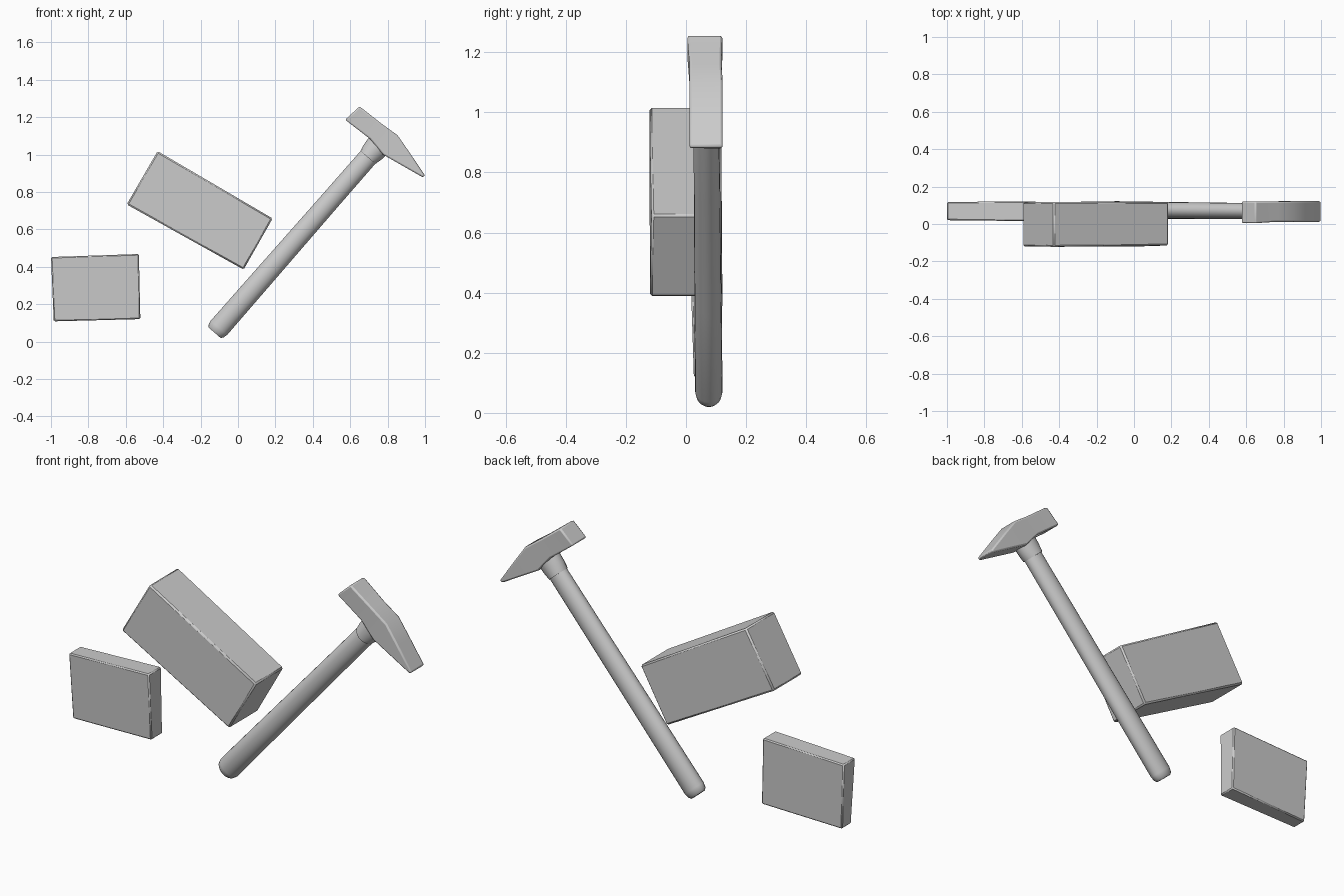
import bpy, bmesh, math
from mathutils import Vector

if "Cube" in bpy.data.objects:
    bpy.data.objects.remove(bpy.data.objects["Cube"])


def finish(name, bm, bevel=0.0, segments=1):
    bmesh.ops.recalc_face_normals(bm, faces=bm.faces)
    mesh = bpy.data.meshes.new(name)
    bm.to_mesh(mesh)
    bm.free()
    ob = bpy.data.objects.new(name, mesh)
    bpy.context.collection.objects.link(ob)
    if bevel:
        mod = ob.modifiers.new("soft_edges", 'BEVEL')
        mod.width, mod.segments = bevel, segments
        mod.limit_method, mod.angle_limit = 'ANGLE', math.radians(35)
    bpy.ops.object.select_all(action='DESELECT')
    ob.select_set(True)
    bpy.context.view_layer.objects.active = ob
    bpy.ops.object.shade_smooth_by_angle(angle=math.radians(30))
    return ob


def loft(name, rings, bevel=0.0, segments=1):
    """Skin a closed solid through rings of points with equal counts."""
    bm = bmesh.new()
    loops = [[bm.verts.new(p) for p in r] for r in rings]
    n = len(loops[0])
    for a, b in zip(loops, loops[1:]):
        for i in range(n):
            j = (i + 1) % n
            bm.faces.new((a[i], a[j], b[j], b[i]))
    bm.faces.new(loops[0])
    bm.faces.new(loops[-1])
    return finish(name, bm, bevel, segments)


def slab(name, outline, front, back, bevel, segments=1):
    """Front-view outline given depth; front/back are per-corner y values."""
    return loft(name, [[(x, y, z) for (x, z), y in zip(outline, ys)]
                       for ys in (front, back)], bevel, segments)


# Large tilted block
slab("large_block",
     [(-0.43, 1.018), (0.185, 0.658), (0.03, 0.385), (-0.595, 0.733)],
     [-0.122, -0.115, -0.12, -0.12], [0.118, 0.118, 0.12, 0.118], 0.008)

# Small upright block, slightly slimmer at its outer end
slab("small_block",
     [(-1.0, 0.452), (-0.53, 0.468), (-0.522, 0.12), (-0.985, 0.108)],
     [0.02, 0.015, 0.026, 0.033], [0.118, 0.121, 0.12, 0.112], 0.006)

# Hammer handle: oval rings along a tilted axis (t, half width, half depth, y)
start, end = Vector((-0.125, 0, 0.047)), Vector((0.80, 0, 1.105))
axis = (end - start).normalized()
side = Vector((axis.z, 0, -axis.x))
sections = [(0.0, 0.042, 0.032, 0.076), (0.008, 0.052, 0.041, 0.076),
            (0.025, 0.058, 0.046, 0.076), (0.3, 0.056, 0.045, 0.073),
            (0.65, 0.053, 0.044, 0.070), (0.93, 0.052, 0.042, 0.067),
            (1.0, 0.045, 0.034, 0.067)]
rings = []
for t, w, d, y in sections:
    c = start.lerp(end, t) + Vector((0, y, 0))
    rings.append([c + side * w * math.cos(k * math.tau / 20)
                  + Vector((0, d * math.sin(k * math.tau / 20), 0))
                  for k in range(20)])
loft("hammer_handle", rings)

# Collar where the handle enters the head
rings = []
for dist, w in ((1.245, 0.053), (1.285, 0.062), (1.33, 0.066)):
    c = start + axis * dist + Vector((0, 0.067, 0))
    rings.append([c + side * w * math.cos(k * math.tau / 16)
                  + Vector((0, 0.052 * math.sin(k * math.tau / 16), 0))
                  for k in range(16)])
loft("handle_collar", rings)

# Hammer head: chamfered striking face, straight body, tapering peen.
# Each station: upper point, lower point, front y, back y
stations = [((0.650, 1.257), (0.573, 1.186), 0.004, 0.121),
            ((0.770, 1.163), (0.706, 1.083), 0.012, 0.119),
            ((0.853, 1.103), (0.775, 1.000), 0.012, 0.122),
            ((0.915, 1.014), (0.885, 0.937), 0.012, 0.122),
            ((1.000, 0.888), (0.988, 0.878), 0.012, 0.122)]
# Extra ring narrows the striking face
face_ring = [(0.637, 0.013, 1.252), (0.637, 0.112, 1.252),
             (0.578, 0.112, 1.195), (0.578, 0.013, 1.195)]
rings = []
for (ux, uz), (lx, lz), f, b in stations:
    rings.append([(ux, f, uz), (ux, b, uz), (lx, b, lz), (lx, f, lz)])
loft("hammer_head", rings, 0.013, 2)
